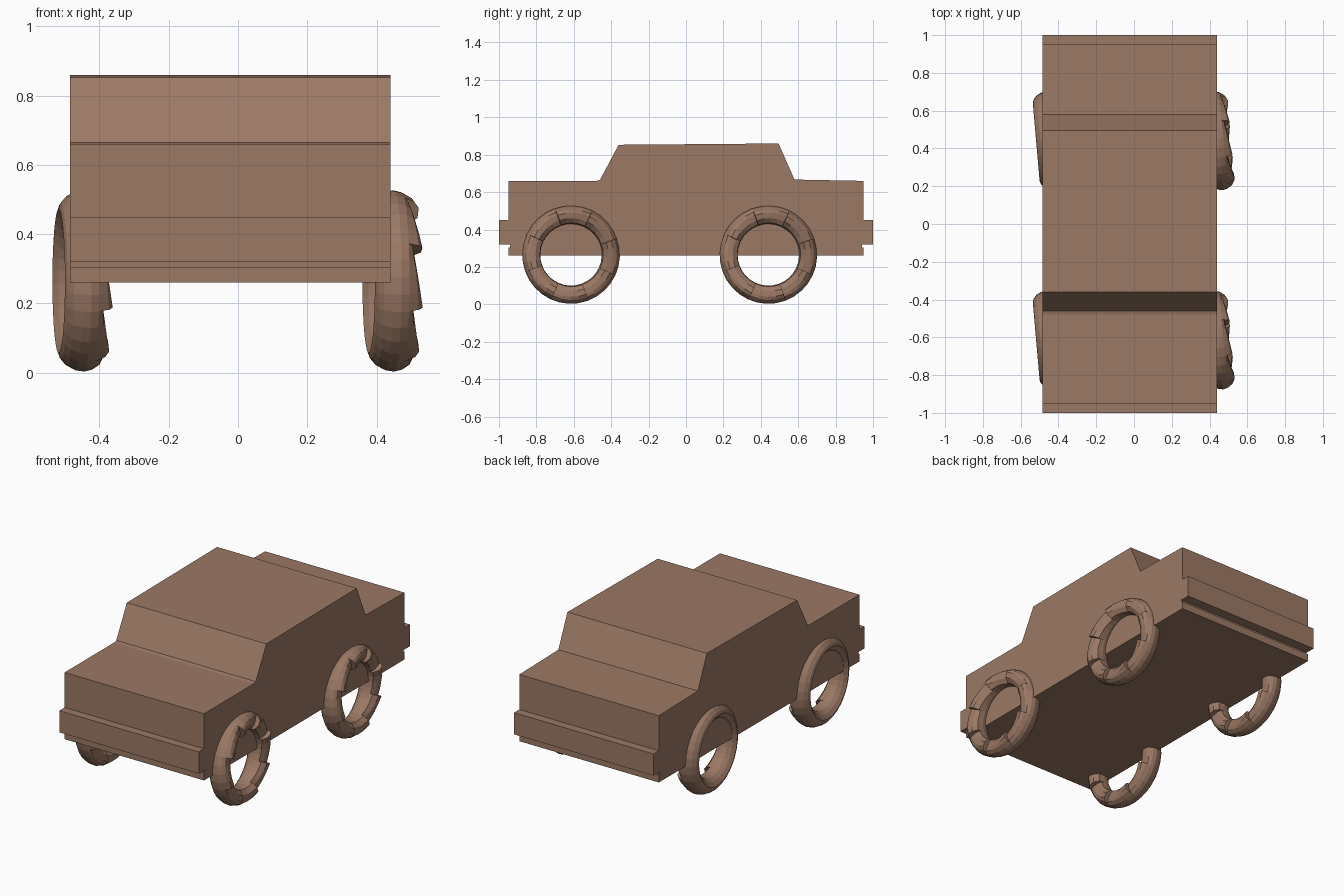
import bpy, bmesh
from math import cos, sin, pi, radians

if "Cube" in bpy.data.objects:
    bpy.data.objects.remove(bpy.data.objects["Cube"])

paint = bpy.data.materials.new("brown")
paint.diffuse_color = (0.33, 0.19, 0.13, 1)
paint.use_nodes = True
paint.node_tree.nodes["Principled BSDF"].inputs["Base Color"].default_value = paint.diffuse_color


def finish(name, bm):
    bmesh.ops.remove_doubles(bm, verts=bm.verts, dist=1e-5)
    bmesh.ops.recalc_face_normals(bm, faces=bm.faces)
    mesh = bpy.data.meshes.new(name)
    bm.to_mesh(mesh)
    bm.free()
    mesh.materials.append(paint)
    return mesh


def add(name, mesh):
    ob = bpy.data.objects.new(name, mesh)
    bpy.context.collection.objects.link(ob)
    return ob


# Body: side outline (y, z) with bumpers and cabin, extruded across x
outline = [(-0.95, 0.26), (0.95, 0.26), (0.95, 0.305), (0.94, 0.305), (0.94, 0.32),
           (1.0, 0.32), (1.0, 0.45), (0.95, 0.45), (0.95, 0.66), (0.58, 0.667),
           (0.495, 0.86), (-0.36, 0.853), (-0.46, 0.665), (-0.48, 0.66),
           (-0.95, 0.66), (-0.95, 0.45), (-1.0, 0.45), (-1.0, 0.32),
           (-0.94, 0.32), (-0.94, 0.305), (-0.95, 0.305)]
bm = bmesh.new()
face = bm.faces.new([bm.verts.new((-0.485, y, z)) for y, z in outline])
ext = bmesh.ops.extrude_face_region(bm, geom=[face], use_keep_orig=True)
verts = [g for g in ext["geom"] if isinstance(g, bmesh.types.BMVert)]
bmesh.ops.translate(bm, verts=verts, vec=(0.925, 0, 0))
add("car_body", finish("car_body", bm))

# Wheel: open ring section (axial, radius, tooth height), revolved about x
section = [(-0.068, 0.208, 0), (-0.062, 0.225, 0), (-0.045, 0.245, 0),
           (-0.02, 0.258, 0), (0.005, 0.262, 0), (0.028, 0.256, 0),
           (0.04, 0.242, 0.018), (0.042, 0.225, 0.028), (0.04, 0.195, 0.028),
           (0.028, 0.17, 0.015), (0.0, 0.165, 0), (-0.03, 0.168, 0),
           (-0.052, 0.185, 0)]
TEETH, STEPS = 8, 4
bm = bmesh.new()
rings = []
for k in range(TEETH):
    for s in range(STEPS + 1):
        t = s / STEPS
        a = 2 * pi * (k + t) / TEETH + 0.35
        rings.append([bm.verts.new((x + h * t, r * cos(a), r * sin(a)))
                      for x, r, h in section])
n = len(section)
for i, ring in enumerate(rings):
    nxt = rings[(i + 1) % len(rings)]
    for j in range(n):
        m = (j + 1) % n
        # At a tooth step only the toothed part needs a wall
        if i % (STEPS + 1) == STEPS and section[j][2] == section[m][2] == 0:
            continue
        bm.faces.new((ring[j], ring[m], nxt[m], nxt[j]))
wheel = finish("wheel", bm)

# Four identical wheels, slightly turned about the vertical
for side, x in (("left", -0.45), ("right", 0.445)):
    for end, y in (("front", -0.615), ("rear", 0.44)):
        ob = add(f"{end}_{side}_wheel", wheel)
        ob.location = (x, y, 0.265)
        ob.rotation_euler.z = radians(5)
